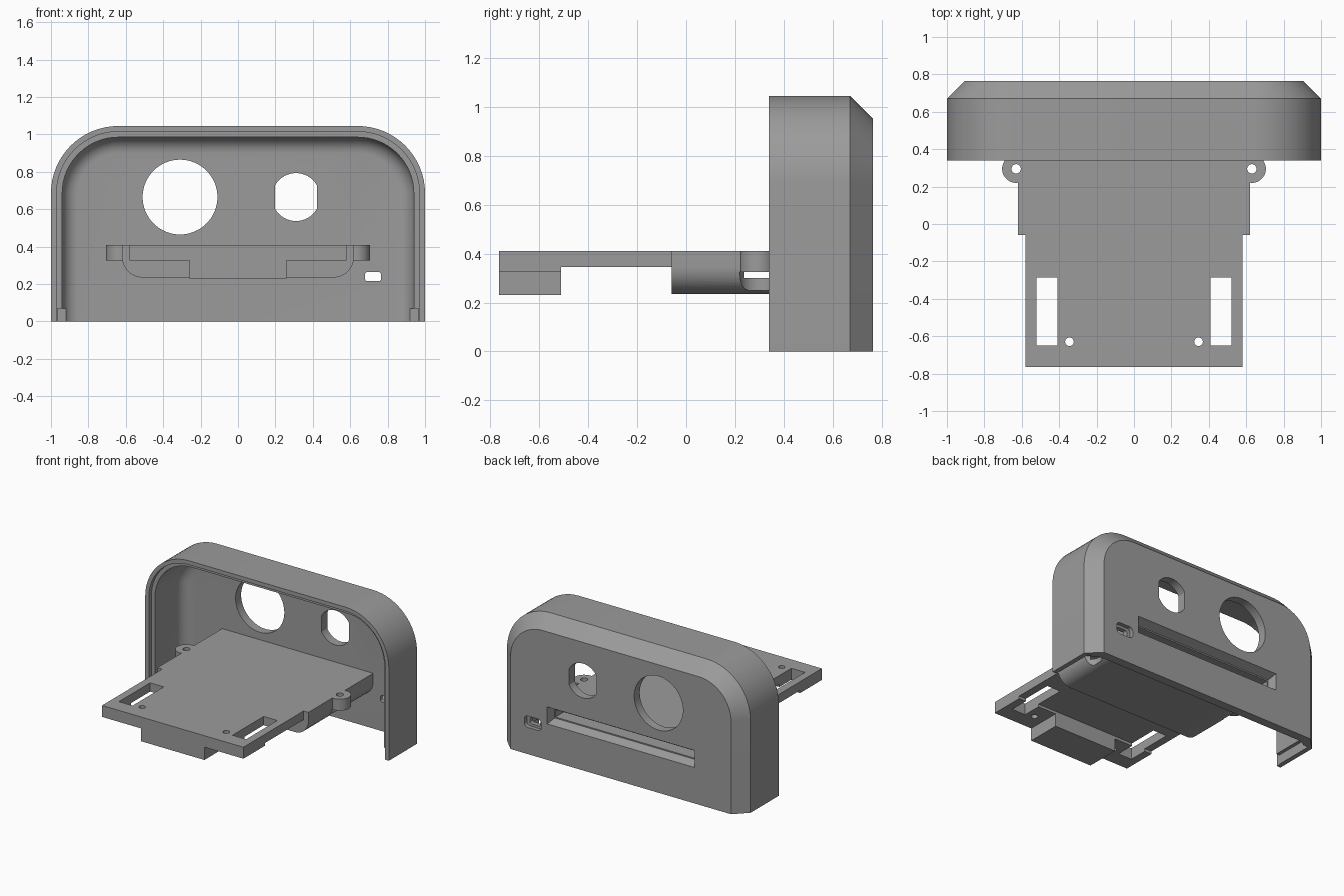
import bpy, bmesh, math

if "Cube" in bpy.data.objects:
    bpy.data.objects.remove(bpy.data.objects["Cube"])

grey = bpy.data.materials.new("mid grey plastic")
grey.diffuse_color = (0.33, 0.33, 0.33, 1)
grey.use_nodes = True
grey.node_tree.nodes["Principled BSDF"].inputs["Base Color"].default_value = grey.diffuse_color


def loft(name, sections):
    """Closed solid through matching rings of 3D points."""
    bm = bmesh.new()
    rings = [[bm.verts.new(p) for p in s] for s in sections]
    n = len(rings[0])
    for a, b in zip(rings, rings[1:]):
        for i in range(n):
            j = (i + 1) % n
            bm.faces.new((a[i], a[j], b[j], b[i]))
    bm.faces.new(rings[0])
    bm.faces.new(rings[-1])
    bmesh.ops.recalc_face_normals(bm, faces=bm.faces)
    me = bpy.data.meshes.new(name)
    bm.to_mesh(me)
    bm.free()
    me.materials.append(grey)
    ob = bpy.data.objects.new(name, me)
    bpy.context.collection.objects.link(ob)
    return ob


def along_y(name, pts, y0, y1):
    return loft(name, [[(x, y, z) for x, z in pts] for y in (y0, y1)])


def along_z(name, pts, z0, z1):
    return loft(name, [[(x, y, z) for x, y in pts] for z in (z0, z1)])


def rect(x0, x1, z0, z1):
    return [(x0, z0), (x1, z0), (x1, z1), (x0, z1)]


def box(name, x0, x1, y0, y1, z0, z1):
    return along_y(name, rect(x0, x1, z0, z1), y0, y1)


def circle(cx, cy, r, n=48):
    return [(cx + r * math.cos(2 * math.pi * i / n),
             cy + r * math.sin(2 * math.pi * i / n)) for i in range(n)]


def rounded(cx, cz, w, h, r, n=6):
    """Rounded rectangle outline."""
    pts = []
    for q, (sx, sz) in enumerate([(1, 1), (-1, 1), (-1, -1), (1, -1)]):
        for i in range(n + 1):
            a = math.pi / 2 * (q + i / n)
            pts.append((cx + sx * (w / 2 - r) + r * math.cos(a),
                        cz + sz * (h / 2 - r) + r * math.sin(a)))
    return pts


def arch(y, inset, z0=0.0, n=16):
    """Housing outline moved inward by inset, flat at the bottom."""
    w, h, r = 1 - inset, 1.045 - inset, 0.36 - inset
    pts = [(w, y, z0)]
    for q, s in ((0, 1), (1, -1)):
        for i in range(n + 1):
            a = math.pi / 2 * (q + i / n)
            pts.append((s * (w - r) + r * math.cos(a), y, h - r + r * math.sin(a)))
    return pts + [(-w, y, z0)]


def boolean(ob, other, op="DIFFERENCE"):
    m = ob.modifiers.new("cut", "BOOLEAN")
    m.operation, m.solver, m.object = op, "EXACT", other
    bpy.context.view_layer.objects.active = ob
    bpy.ops.object.modifier_apply(modifier=m.name)
    bpy.data.objects.remove(other)


# Housing: arched shell with a bevelled back, hollow and open below
housing = loft("housing", [arch(0.34, 0), arch(0.67, 0), arch(0.765, 0.095)])
fillet = [arch(0.615 + 0.085 * math.sin(a), 0.06 + 0.085 * (1 - math.cos(a)), -0.1)
          for a in [math.pi / 2 * i / 8 for i in range(9)]]
boolean(housing, loft("cavity", [arch(0.3, 0.06, -0.1)] + fillet))
# Stepped rim and bottom relief
boolean(housing, loft("rim_step", [arch(0.3, 0.03, -0.1), arch(0.37, 0.03, -0.1)]))
boolean(housing, box("bottom_relief", -0.965, 0.965, 0.3, 0.67, -0.1, 0.07))

# Round opening, flat-sided opening and port
boolean(housing, along_y("round_opening", circle(-0.31, 0.665, 0.2, 64), 0.6, 0.9))
flat_hole = [(max(0.197, min(0.423, x)), z) for x, z in circle(0.31, 0.665, 0.128, 64)]
clean = [p for i, p in enumerate(flat_hole)
         if not (p[0] in (0.197, 0.423)
                 and flat_hole[i - 1][0] == p[0] == flat_hole[(i + 1) % 64][0])]
boolean(housing, along_y("flat_sided_opening", clean, 0.6, 0.9))
boolean(housing, along_y("port", rounded(0.722, 0.24, 0.085, 0.048, 0.012), 0.6, 0.9))
boolean(housing, along_y("port_recess", rounded(0.722, 0.24, 0.14, 0.085, 0.03), 0.735, 0.9))

# Tapered card slot in the back wall
boolean(housing, loft("card_slot", [
    [(x, 0.68, z) for x, z in rect(-0.58, 0.58, 0.30, 0.355)],
    [(x, 0.77, z) for x, z in rect(-0.605, 0.605, 0.265, 0.395)]]))

# Tray: rounded underside, joined to the back wall
r = 0.11
profile = [(0.62, 0.41), (-0.62, 0.41)]
for q, s in ((2, -1), (3, 1)):
    for i in range(11):
        a = math.pi / 2 * (q + i / 10)
        profile.append((s * (0.62 - r) + r * math.cos(a), 0.235 + r + r * math.sin(a)))
tray = along_y("tray", profile, -0.06, 0.702)
# Board with thicker front end and a block beneath
boolean(tray, box("board", -0.58, 0.58, -0.6, 0.0, 0.345, 0.41), "UNION")
boolean(tray, box("front_end", -0.58, 0.58, -0.765, -0.51, 0.325, 0.41), "UNION")
boolean(tray, box("front_block", -0.26, 0.26, -0.765, -0.51, 0.23, 0.36), "UNION")

for s in (-1, 1):
    # Screw pocket, ear and ear hole
    boolean(tray, along_z("pocket", circle(s * 0.63, 0.295, 0.077), 0.25, 0.325))
    ear = [(s * 0.63 + 0.075 * math.cos(a), 0.295 + 0.075 * math.sin(a))
           for a in [2 * math.pi * i / 48 for i in range(48)]]
    boolean(tray, along_z("ear", ear, 0.325, 0.41), "UNION")
    boolean(tray, along_z("ear_hole", circle(s * 0.63, 0.295, 0.025, 24), 0.2, 0.5))
    # Board windows and screw holes
    x0, x1 = sorted((s * 0.41, s * 0.522))
    boolean(tray, box("window", x0, x1, -0.65, -0.285, 0.2, 0.5))
    boolean(tray, along_z("screw_hole", circle(s * 0.345, -0.63, 0.023, 24), 0.2, 0.5))

# Card channel inside the tray
boolean(tray, box("channel", -0.58, 0.58, 0.1, 0.8, 0.30, 0.355))

for ob in (housing, tray):
    bpy.ops.object.select_all(action="DESELECT")
    ob.select_set(True)
    bpy.context.view_layer.objects.active = ob
    bpy.ops.object.shade_smooth_by_angle(angle=math.radians(25))
